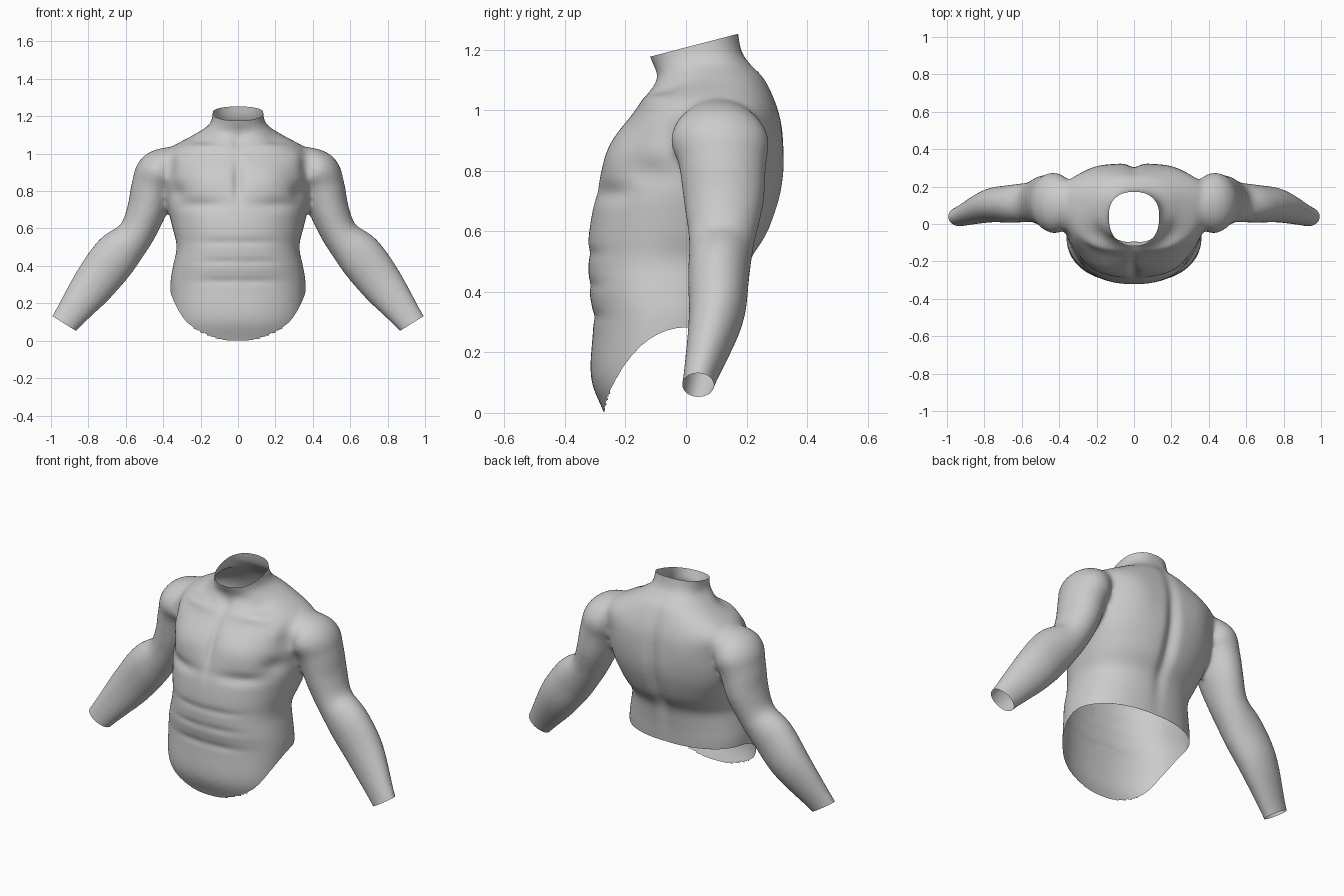
import bpy, bmesh, math
from mathutils import Vector

if "Cube" in bpy.data.objects:
    bpy.data.objects.remove(bpy.data.objects["Cube"])

def smooth_rows(rows, steps=5):
    """Catmull-Rom interpolation of tuples."""
    out = []
    for i in range(len(rows) - 1):
        a, b, c, d = rows[max(i - 1, 0)], rows[i], rows[i + 1], rows[min(i + 2, len(rows) - 1)]
        for k in range(steps):
            t = k / steps
            out.append(tuple(0.5 * (2 * q + (r - p) * t + (2 * p - 5 * q + 4 * r - s) * t * t
                                    + (3 * q - p - 3 * r + s) * t ** 3) for p, q, r, s in zip(a, b, c, d)))
    return out + [rows[-1]]

def loft(bm, rings):
    """Closed tube through rings of points."""
    rows = [[bm.verts.new(p) for p in ring] for ring in rings]
    n = len(rows[0])
    faces = [bm.faces.new((a[i], a[(i + 1) % n], b[(i + 1) % n], b[i]))
             for a, b in zip(rows, rows[1:]) for i in range(n)]
    faces += [bm.faces.new(rows[0][::-1]), bm.faces.new(rows[-1])]
    bmesh.ops.recalc_face_normals(bm, faces=faces)

def power(v, e):
    return math.copysign(abs(v) ** e, v)

ANGLES = [2 * math.pi * i / 64 for i in range(64)]

# torso profile: height, half width, front, back
TORSO = [
    (-.15, .31, -.21, .16), (0, .34, -.272, .165), (.12, .356, -.315, .17),
    (.3, .362, -.306, .185), (.4, .347, -.32, .195), (.5, .328, -.322, .215),
    (.6, .35, -.32, .275), (.75, .385, -.29, .32), (.9, .4, -.232, .322),
    (1, .4, -.166, .305), (1.1, .235, -.098, .262), (1.15, .158, -.11, .215),
    (1.2, .137, -.128, .182), (1.32, .13, -.15, .165)]
# arm path: x, y, height, half width, half depth
ARM = [
    (.27, .1, 1, .05, .08), (.41, .11, .91, .118, .16), (.455, .12, .82, .115, .145),
    (.49, .125, .69, .105, .132), (.55, .118, .56, .098, .108), (.65, .108, .455, .124, .102),
    (.77, .098, .3, .116, .09), (.93, .04, .09, .077, .053), (1, .02, -.01, .077, .05)]

bm = bmesh.new()
rings = []
for z, w, f, b in smooth_rows(TORSO):
    c = .4 * f + .6 * b if z > .7 else .5 * (f + b)     # depth of the widest point
    if .5 < z <= .7:
        c = (.5 - (z - .5) / 2) * f + (.5 + (z - .5) / 2) * b
    rings.append([Vector((w * power(math.cos(a), .88),
                          c + (b - c if math.sin(a) > 0 else c - f) * power(math.sin(a), .88), z)) for a in ANGLES])
loft(bm, rings)
path = smooth_rows(ARM)
for s in (1, -1):
    rings = []
    for i, (x, y, z, w, d) in enumerate(path):
        p, q = path[max(i - 1, 0)], path[min(i + 1, len(path) - 1)]
        t = Vector((q[0] - p[0], 0, q[2] - p[2])).normalized()
        rings.append([Vector((s * (x - t.z * w * math.cos(a)), y + d * math.sin(a), z + t.x * w * math.cos(a)))
                      for a in ANGLES])
    loft(bm, rings)

mesh = bpy.data.meshes.new("torso")
bm.to_mesh(mesh)
bm.free()
obj = bpy.data.objects.new("torso", mesh)
bpy.context.collection.objects.link(obj)

# fuse body and arms into one skin
rm = obj.modifiers.new("fuse", 'REMESH')
rm.mode = 'VOXEL'
rm.voxel_size = .0115
sm = obj.modifiers.new("soften", 'SMOOTH')
sm.factor = .5
sm.iterations = 14
fused = bpy.data.meshes.new_from_object(obj.evaluated_get(bpy.context.evaluated_depsgraph_get()))
obj.modifiers.clear()
obj.data = fused

# mirrored muscle relief: centre, radius across and up, height
RELIEF = [
    (.17, -.24, .86, .15, .09, .022),     # chest
    (.2, -.26, .725, .14, .03, -.016),    # fold under chest
    (.33, -.12, .79, .06, .05, -.02),     # front of armpit
    (0, -.25, .86, .022, .13, -.02),      # breastbone
    (.19, -.11, 1.03, .11, .022, .012),   # collar bone
    (.2, -.09, 1.085, .06, .035, -.014),  # hollow above it
    (0, -.1, 1.07, .03, .04, -.014),      # throat pit
    (0, .28, .72, .035, .3, -.03),        # spine
    (.2, .3, .9, .09, .11, .008),         # shoulder blade
    (.36, -.06, .95, .035, .09, -.014)]   # edge of shoulder muscle
RELIEF += [(.08, -.32, .315 + .105 * i, .14, .017, -.008) for i in range(3)]   # belly creases
bm = bmesh.new()
bm.from_mesh(fused)
bm.normal_update()
for v, n in [(v, v.normal.copy()) for v in bm.verts]:
    x, y, z = abs(v.co.x), v.co.y, v.co.z
    h = 0
    for cx, cy, cz, rx, rz, k in RELIEF:
        d = ((x - cx) / rx) ** 2 + ((y - cy) / .12) ** 2 + ((z - cz) / rz) ** 2
        if d < 8:
            h += k * math.exp(-d)
    v.co += n * h
for _ in range(2):
    bmesh.ops.smooth_vert(bm, verts=bm.verts, factor=.5, use_axis_x=True, use_axis_y=True, use_axis_z=True)

def slice_open(co, no, region, drop=None):
    """Split the skin along a plane and delete the dropped side."""
    faces = [f for f in bm.faces if region(f.calc_center_median())]
    geom = set(faces) | {e for f in faces for e in f.edges} | {v for f in faces for v in f.verts}
    bmesh.ops.bisect_plane(bm, geom=list(geom), plane_co=co, plane_no=no)
    if drop:
        gone = [f for f in bm.faces if region(f.calc_center_median()) and drop(f.calc_center_median())]
        bmesh.ops.delete(bm, geom=gone, context='FACES')

# open neck
neck, up = Vector((0, 0, 1.205)), Vector((0, -.26, 1))
slice_open(neck, up, lambda c: c.z > 1.1, lambda c: (c - neck).dot(up) > 0)

# open wrists
for s in (1, -1):
    wrist, along = Vector((s * .93, .04, .09)), Vector((s * .53, 0, -.85))
    slice_open(wrist, along, lambda c: c.x * s > .75, lambda c: (c - wrist).dot(along) > 0)

# open waist, hem curve dips at the front
def hem(y):
    if y < -.27:
        return (y + .27) * 3
    return .28 * math.sin(math.pi / 2 * min((y + .27) / .27, 1) ** .7)

def waist(c):
    return abs(c.x) < .45 and c.z < .4

STEP = .03
for i in range(-1, 16):
    a = -.27 + STEP * i
    d = a + STEP
    slice_open(Vector((0, a, hem(a))), Vector((0, hem(a) - hem(d), STEP)),
               lambda p: waist(p) and a - .012 < p.y < d + .012)
low_faces = []
for f in bm.faces:
    c = f.calc_center_median()
    if waist(c) and c.z < hem(c.y):
        low_faces.append(f)
bmesh.ops.delete(bm, geom=low_faces, context='FACES')

# rest on the ground
low = min(v.co.z for v in bm.verts)
bmesh.ops.translate(bm, verts=bm.verts, vec=(0, 0, -low))
bm.to_mesh(fused)
bm.free()
fused.name = "torso"
for p in fused.polygons:
    p.use_smooth = True
